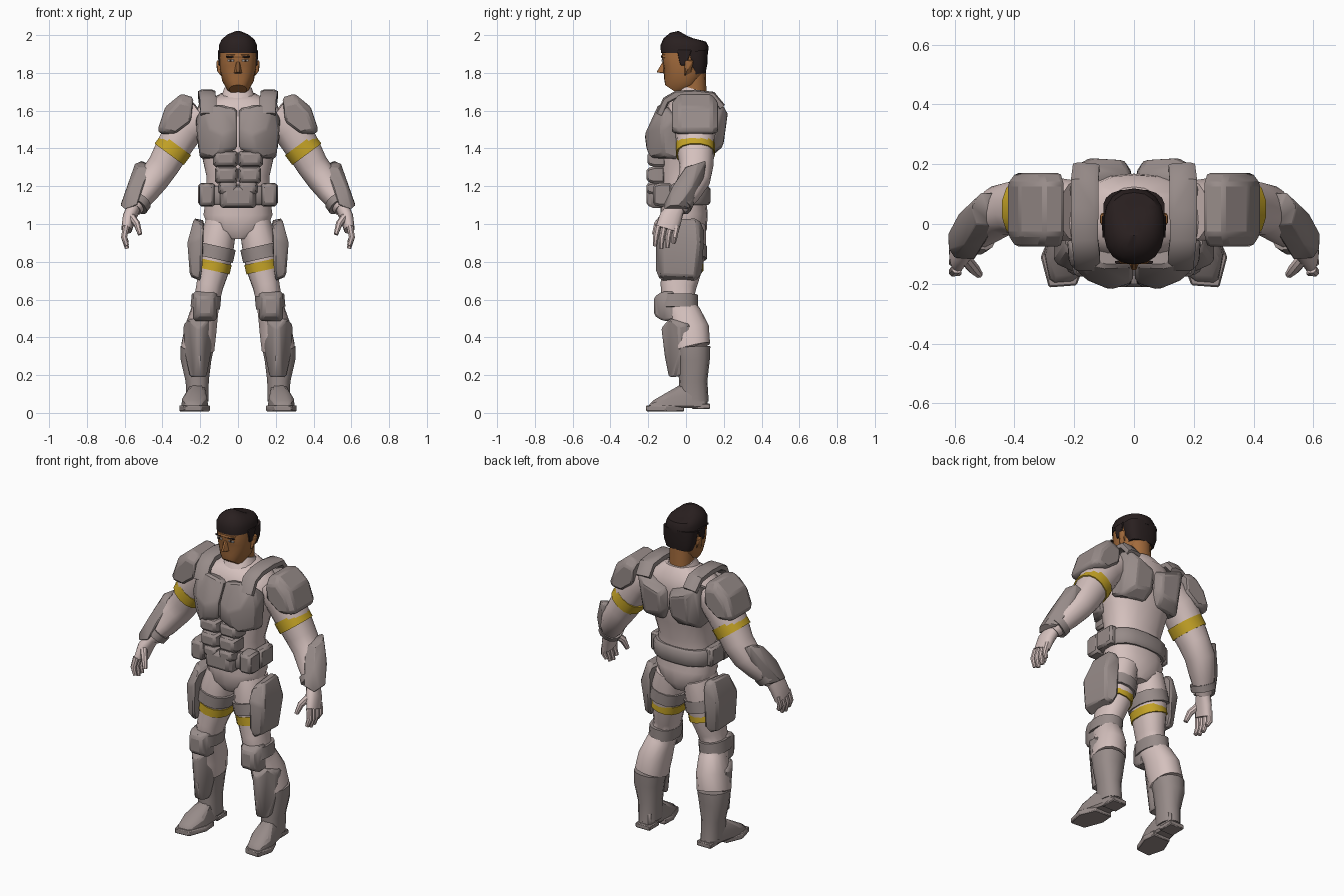
import bpy, bmesh, math
from mathutils import Vector


def material(name, rgb):
    m = bpy.data.materials.new(name)
    m.diffuse_color = (*rgb, 1)
    return m


ARMOUR = material("armour grey", (0.31, 0.26, 0.25))
SUIT = material("pale suit", (0.66, 0.53, 0.51))
GOLD = material("gold band", (0.56, 0.37, 0.02))
SKIN = material("skin", (0.36, 0.145, 0.045))
HAIR = material("dark hair", (0.022, 0.014, 0.014))
WHITE = material("eye white", (0.7, 0.68, 0.66))


def finish(name, bm, mat, mirror, bevel=0.0, angle=40):
    bmesh.ops.recalc_face_normals(bm, faces=bm.faces)
    me = bpy.data.meshes.new(name)
    bm.to_mesh(me)
    bm.free()
    me.materials.append(mat)
    ob = bpy.data.objects.new(name, me)
    bpy.context.collection.objects.link(ob)
    bpy.ops.object.select_all(action='DESELECT')
    ob.select_set(True)
    bpy.context.view_layer.objects.active = ob
    bpy.ops.object.shade_smooth_by_angle(angle=math.radians(angle))
    if bevel:
        b = ob.modifiers.new("bevel", 'BEVEL')
        b.width, b.segments, b.limit_method = bevel, 1, 'ANGLE'
        b.angle_limit = math.radians(25)
    if mirror:
        m = ob.modifiers.new("mirror", 'MIRROR')
        m.use_mirror_merge = False
    return ob


def loft(name, rings, mat, mirror=True, n=14, power=2.3):
    """Rings of (x, y, z, width radius, depth radius), set square to their path."""
    bm = bmesh.new()
    c = [Vector(r[:3]) for r in rings]
    loops = []
    for i, r in enumerate(rings):
        t = (c[min(i + 1, len(c) - 1)] - c[max(i - 1, 0)]).normalized()
        u = Vector((1, 0, 0))
        u = (u - t * u.dot(t)).normalized()
        v = t.cross(u)
        loop = []
        for k in range(n):
            a = 2 * math.pi * (k + 0.5) / n
            ca, sa = math.cos(a), math.sin(a)
            pu = math.copysign(abs(ca) ** (2 / power), ca) * r[3]
            pv = math.copysign(abs(sa) ** (2 / power), sa) * r[4]
            loop.append(bm.verts.new(c[i] + u * pu + v * pv))
        loops.append(loop)
    for a, b in zip(loops, loops[1:]):
        for k in range(n):
            bm.faces.new((a[k], a[(k + 1) % n], b[(k + 1) % n], b[k]))
    bm.faces.new(loops[0])
    bm.faces.new(loops[-1])
    return finish(name, bm, mat, mirror)


def band(name, c, axis, h, rx, ry, mat, mirror=True):
    """Short tilted sleeve around a limb."""
    c, a = Vector(c), Vector(axis).normalized() * h / 2
    return loft(name, [(*(c - a), rx, ry), (*(c + a), rx, ry)], mat, mirror)


def hull(name, pts, mat=ARMOUR, mirror=True, bevel=0.012):
    """Bevelled convex plate around a few corner points."""
    bm = bmesh.new()
    for p in pts:
        bm.verts.new(p)
    bmesh.ops.convex_hull(bm, input=bm.verts)
    bmesh.ops.delete(bm, geom=[v for v in bm.verts if not v.link_faces], context='VERTS')
    bmesh.ops.dissolve_limit(bm, angle_limit=math.radians(6), verts=bm.verts, edges=bm.edges)
    return finish(name, bm, mat, mirror, bevel, 32)


def pad(name, c, size, mat=ARMOUR, mirror=True, taper=0.75, bevel=0.012):
    """Block whose front (-y) face is smaller than its back."""
    w, d, h = (s / 2 for s in size)
    pts = []
    for sx in (-1, 1):
        for sz in (-1, 1):
            pts.append((c[0] + sx * w, c[1] + d, c[2] + sz * h))
            pts.append((c[0] + sx * w, c[1] - d * 0.2, c[2] + sz * h))
            pts.append((c[0] + sx * w * taper, c[1] - d, c[2] + sz * h * taper))
    return hull(name, pts, mat, mirror, bevel)


# Suit torso, pelvis and collar
loft("torso_suit", [(0, -.01, .92, .06, .09), (0, -.01, .97, .155, .12), (0, -.01, 1.05, .185, .125),
     (0, -.015, 1.14, .172, .12), (0, -.015, 1.25, .168, .13), (0, -.005, 1.37, .195, .145),
     (0, .015, 1.49, .235, .15), (0, .03, 1.59, .235, .14), (0, .04, 1.65, .17, .125),
     (0, .035, 1.69, .09, .09)], SUIT, False, 18)
loft("collar", [(0, .03, 1.62, .125, .125), (0, .03, 1.68, .088, .09), (0, .04, 1.715, .074, .075)], SUIT, False)

# Chest and back armour halves
hull("chest_plate", [(.004, -.14, 1.61), (.004, -.195, 1.5), (.004, -.195, 1.40), (.08, -.22, 1.47),
     (.09, -.21, 1.39), (.10, -.145, 1.635), (.15, -.195, 1.5), (.19, -.12, 1.63), (.22, -.13, 1.5),
     (.205, -.12, 1.37), (.13, -.185, 1.345), (.225, -.05, 1.56), (.20, -.04, 1.34),
     (.004, -.05, 1.6), (.004, -.05, 1.40)])
hull("back_plate", [(.008, .165, 1.58), (.035, .215, 1.55), (.15, .222, 1.59), (.19, .2, 1.63),
     (.21, .14, 1.65), (.225, .07, 1.6), (.008, .175, 1.45), (.04, .2, 1.43), (.15, .195, 1.41),
     (.2, .13, 1.37), (.21, .05, 1.39), (.05, .15, 1.37), (.008, .06, 1.57), (.008, .06, 1.4)])
loft("shoulder_strap", [(.155, -.14, 1.58, .045, .02), (.158, -.105, 1.655, .046, .02), (.165, -.05, 1.685, .046, .022),
     (.165, .05, 1.69, .048, .022), (.165, .14, 1.68, .048, .022), (.16, .19, 1.62, .046, .02)], ARMOUR, True, 8, 4)

# Abdomen segments
for i, (z, w, h, y) in enumerate([(1.345, .13, .085, -.155), (1.26, .12, .09, -.16), (1.19, .10, .07, -.16)]):
    pad(f"abdomen_plate_{i + 1}", (w / 2 + .002, y, z), (w, .1, h))
pad("abdomen_centre_plate", (0, -.165, 1.145), (.19, .09, .12), mirror=False)

# Belt and pouches
loft("belt", [(0, -.02, 1.10, .185, .138), (0, -.02, 1.115, .195, .15), (0, -.02, 1.185, .195, .15),
     (0, -.02, 1.20, .185, .138)], ARMOUR, False, 18, 2.6)
pad("belt_front_pouch", (.165, -.125, 1.155), (.085, .1, .125), taper=.85)
hull("belt_side_pouch", [(x, y, z) for x in (.16, .212) for y in (-.08, .05) for z in (1.10, 1.215)])

# Legs
loft("leg_suit", [(.09, -.005, 1.0, .085, .11), (.115, -.015, .89, .096, .12), (.125, -.02, .78, .087, .11),
     (.15, -.04, .67, .072, .095), (.168, -.045, .58, .07, .085), (.18, -.01, .52, .075, .09),
     (.198, .015, .44, .086, .108), (.213, .03, .345, .09, .1), (.215, .04, .335, .06, .06)], SUIT)
band("thigh_armour_band", (.118, -.018, .85), (-.22, 0, 1), .07, .103, .128, ARMOUR)
band("thigh_gold_band", (.126, -.022, .777), (-.22, 0, 1), .05, .091, .114, GOLD)
hull("thigh_side_plate", [(.255, -.13, .73), (.25, .05, .72), (.268, .07, .9), (.268, -.13, .9),
     (.235, -.08, 1.025), (.23, .06, 1.03), (.19, -.165, .76), (.19, -.165, .93), (.19, .09, .74),
     (.19, .1, .97), (.18, -.12, 1.0), (.18, .07, 1.02), (.2, -.14, .70), (.2, .06, .70)])
band("knee_band", (.17, -.045, .59), (.1, 0, -1), .07, .08, .108, ARMOUR)
pad("knee_pad", (.175, -.115, .565), (.125, .11, .155), taper=.62)
hull("shin_plate", [(.15, -.085, .50), (.26, -.085, .50), (.125, -.04, .46), (.29, -.04, .46),
     (.19, -.13, .45), (.22, -.13, .45), (.205, -.115, .3), (.165, -.06, .19), (.255, -.06, .19),
     (.145, -.03, .3), (.285, -.03, .32), (.19, -.09, .19), (.23, -.09, .19), (.145, .02, .47),
     (.285, .02, .47), (.18, 0, .2), (.25, 0, .2)])

# Boots
loft("boot_shaft", [(.217, .035, .345, .09, .094), (.222, .04, .28, .083, .086), (.216, .038, .17, .063, .075),
     (.214, .04, .06, .058, .08)], ARMOUR)
hull("boot_foot", [(.168, .115, .025), (.25, .115, .025), (.155, -.08, .025), (.302, -.1, .025),
     (.195, -.198, .025), (.28, -.205, .025), (.172, .11, .12), (.258, .1, .12), (.18, -.02, .15),
     (.25, -.03, .15), (.195, -.18, .06), (.275, -.185, .06), (.165, -.1, .09), (.295, -.11, .085)])
SOLE = [(.155, -.01), (.27, -.01), (.148, -.09), (.312, -.11), (.192, -.205), (.285, -.212)]
hull("boot_sole", [(x, y, z) for x, y in SOLE for z in (0.008, .04)], bevel=.005)
hull("boot_heel", [(x, y, z) for x in (.16, .258) for y in (.03, .128) for z in (.02, .05)], bevel=.005)

# Arms
loft("arm_suit", [(.19, .045, 1.58, .09, .1), (.28, .05, 1.51, .105, .108), (.345, .05, 1.40, .094, .1),
     (.395, .055, 1.31, .085, .09), (.445, .045, 1.24, .08, .085), (.5, 0, 1.16, .068, .072),
     (.552, -.05, 1.08, .042, .048)], SUIT)
band("arm_gold_band", (.345, .05, 1.395), (.59, 0, -.8), .065, .098, .104, GOLD)
hull("shoulder_pad", [(x, y, z) for y in (-.035, .135) for x, z in
     ((.235, 1.67), (.30, 1.69), (.385, 1.62), (.425, 1.50), (.41, 1.475))] +
     [(x, y, z) for y in (-.075, .17) for x, z in
     ((.245, 1.63), (.31, 1.645), (.37, 1.58), (.40, 1.50), (.25, 1.54), (.33, 1.48))])
hull("forearm_plate", [(.46, .105, 1.31), (.51, .105, 1.335), (.545, .06, 1.32), (.53, 0, 1.30),
     (.465, -.005, 1.30), (.585, .035, 1.2), (.57, -.07, 1.2), (.51, .09, 1.21), (.505, -.07, 1.2),
     (.622, -.035, 1.10), (.62, -.085, 1.10), (.6, -.115, 1.08), (.535, -.12, 1.10), (.575, .015, 1.08)])
band("wrist_cuff", (.53, -.03, 1.115), (.55, -.4, -.75), .04, .068, .07, ARMOUR)

# Hands
loft("palm", [(.55, -.05, 1.09, .036, .045), (.575, -.08, 1.035, .036, .06), (.59, -.1, .97, .028, .062)], SUIT)
for i in range(4):
    y, tip = -.148 + .033 * i, (.885, .87, .875, .90)[i]
    loft(f"finger_{i + 1}", [(.592, y, .99, .018, .017), (.603, y - .012, .93, .017, .016),
         (.588, y - .016, tip, .012, .011)], SUIT, True, 8)
loft("thumb", [(.57, -.11, 1.045, .02, .022), (.535, -.15, 1.0, .018, .02), (.518, -.168, .945, .012, .013)], SUIT, True, 8)

# Head
loft("neck", [(0, .04, 1.64, .068, .07), (0, .03, 1.80, .068, .075)], SKIN, False)
loft("head", [(0, -.075, 1.712, .045, .042), (0, -.063, 1.73, .062, .066), (0, -.032, 1.77, .085, .096),
     (0, -.012, 1.82, .096, .112), (0, -.01, 1.88, .098, .12), (0, -.005, 1.94, .096, .115)], SKIN, False, 18, 2.5)
hull("nose", [(-.009, -.12, 1.865), (.009, -.12, 1.865), (-.022, -.115, 1.797), (.022, -.115, 1.797),
     (-.008, -.156, 1.803), (.008, -.156, 1.803)], SKIN, False, .003)
hull("brow_ridge", [(x, y, z) for x in (-.07, .07) for y, z in ((-.10, 1.875), (-.10, 1.90))] +
     [(x, -.133, z) for x in (-.045, .045) for z in (1.882, 1.895)], SKIN, False, .004)
hull("ear", [(.09, -.01, 1.78), (.09, .03, 1.80), (.112, .0, 1.81), (.114, .035, 1.86), (.113, 0, 1.865),
     (.09, .04, 1.87), (.09, -.012, 1.865)], SKIN, True, .004)

# Painted face details
pad("eye_white", (.039, -.1245, 1.865), (.034, .009, .011), WHITE, taper=.8, bevel=0)
pad("eye_pupil", (.039, -.127, 1.866), (.012, .008, .010), HAIR, taper=.8, bevel=0)
pad("eyebrow", (.043, -.129, 1.886), (.042, .009, .008), HAIR, taper=.8, bevel=0)

# Hair: cap, nape and sideburns
loft("hair_cap", [(0, -.008, 1.905, .103, .125), (0, -.008, 1.945, .102, .127), (0, -.006, 1.975, .088, .112),
     (0, -.004, 1.993, .062, .082), (0, 0, 2.0, .03, .045)], HAIR, False, 18, 2.4)
loft("hair_back", [(0, .062, 1.795, .082, .042), (0, .058, 1.84, .099, .055), (0, .048, 1.915, .104, .069)],
     HAIR, False, 18, 2.6)
hull("sideburn", [(.08, -.05, 1.92), (.106, -.045, 1.92), (.08, .03, 1.92), (.107, .03, 1.92),
     (.08, -.03, 1.84), (.103, -.03, 1.84), (.08, 0, 1.84), (.103, 0, 1.84)], HAIR, True, .003)
